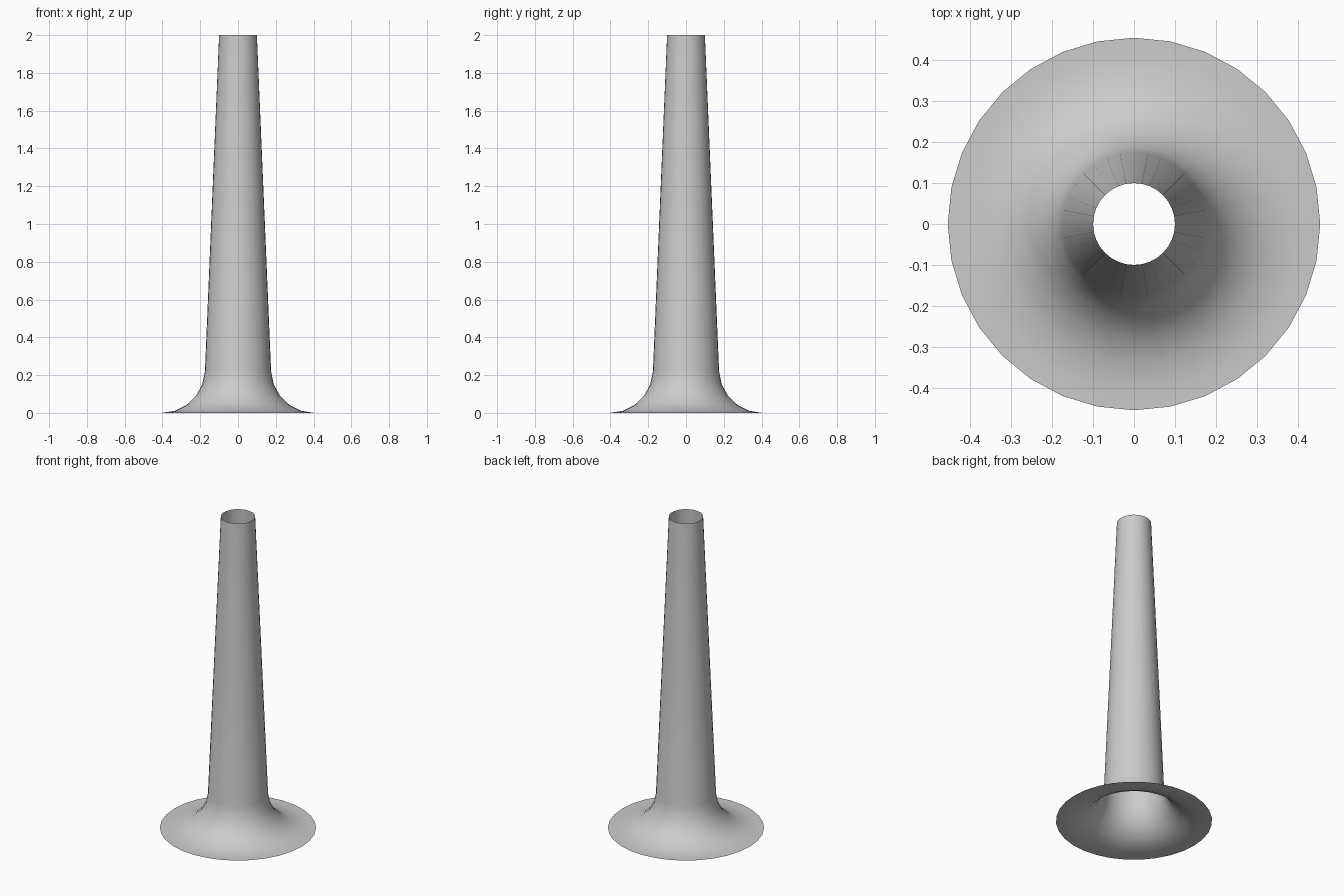
import bpy, bmesh
from math import sin, cos, pi, radians

if "Cube" in bpy.data.objects:
    bpy.data.objects.remove(bpy.data.objects["Cube"])

SIDES = 32
FILLET_R, FILLET_X = 0.23, 0.405

# Profile: flat outer rim, rounded flare, then tapered open tube
profile = [(0.455, 0.0)]
for i in range(6):
    a = radians(17.52 * i)
    profile.append((FILLET_X - FILLET_R * sin(a), FILLET_R * (1 - cos(a))))
profile.append((0.1, 2.0))

# Sweep the profile around the z axis
bm = bmesh.new()
rings = [[bm.verts.new((r * cos(2 * pi * k / SIDES), r * sin(2 * pi * k / SIDES), z))
          for k in range(SIDES)] for r, z in profile]
for low, high in zip(rings, rings[1:]):
    for k in range(SIDES):
        n = (k + 1) % SIDES
        bm.faces.new((low[k], low[n], high[n], high[k])).smooth = True

mesh = bpy.data.meshes.new("flared_tube")
bm.to_mesh(mesh)
bm.free()
tube = bpy.data.objects.new("flared_tube", mesh)
bpy.context.collection.objects.link(tube)
